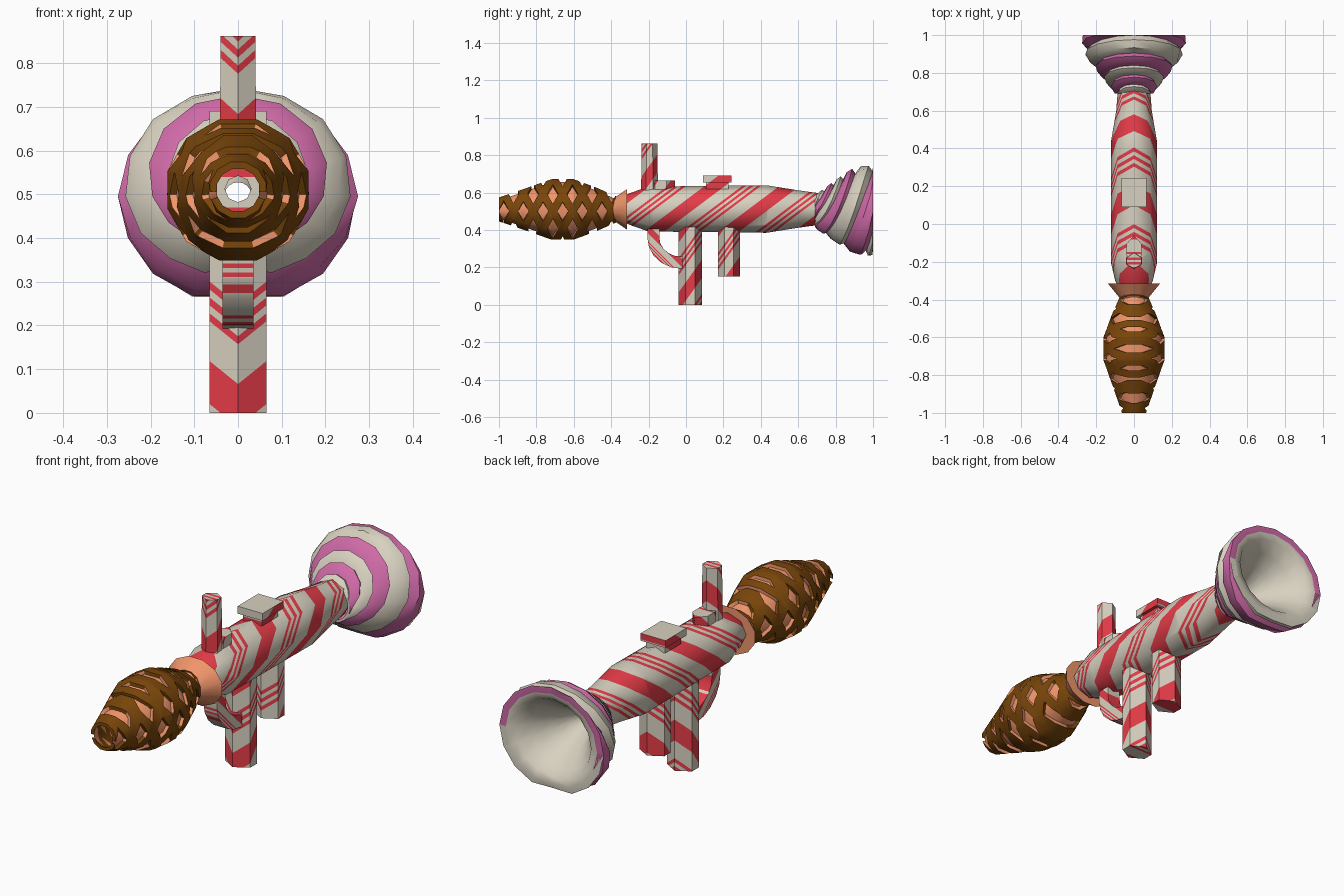
import bpy, bmesh, math

if "Cube" in bpy.data.objects:
    bpy.data.objects.remove(bpy.data.objects["Cube"])

def material(name, rgb):
    m = bpy.data.materials.new(name)
    m.diffuse_color = (*rgb, 1)
    m.use_nodes = True
    m.node_tree.nodes["Principled BSDF"].inputs["Base Color"].default_value = m.diffuse_color
    return m

CREAM = material("cream", (.69, .64, .53))
RED = material("candy_red", (.79, .045, .065))
PINK = material("pink", (.63, .145, .39))
ORANGE = material("wafer_orange", (.87, .30, .145))
BROWN = material("wafer_brown", (.19, .06, .003))

def finish(name, bm, mats, angle):
    bmesh.ops.remove_doubles(bm, verts=bm.verts, dist=1e-5)
    bmesh.ops.recalc_face_normals(bm, faces=bm.faces)
    me = bpy.data.meshes.new(name)
    bm.to_mesh(me)
    bm.free()
    ob = bpy.data.objects.new(name, me)
    bpy.context.collection.objects.link(ob)
    for m in mats:
        me.materials.append(m)
    bpy.ops.object.select_all(action='DESELECT')
    ob.select_set(True)
    bpy.context.view_layer.objects.active = ob
    bpy.ops.object.shade_smooth_by_angle(angle=math.radians(angle))
    return ob

def skin(bm, rings, colours=None):
    """Bridge a list of equal-length point rings."""
    vs = [[bm.verts.new(p) for p in r] for r in rings]
    n = len(rings[0])
    for k in range(len(vs) - 1):
        for i in range(n):
            j = (i + 1) % n
            f = bm.faces.new((vs[k][i], vs[k][j], vs[k + 1][j], vs[k + 1][i]))
            f.material_index = colours[k] if colours else 0
    return vs

def ring(y, rx, rz, n, zc=.512, turn=0.0):
    return [(rx * math.cos(a), y, zc + rz * math.sin(a))
            for a in (2 * math.pi * (i + turn) / n for i in range(n))]

def cut(bm, c, slope):
    bmesh.ops.bisect_plane(bm, geom=bm.verts[:] + bm.edges[:] + bm.faces[:], dist=1e-5,
                           plane_co=(0, c, .5), plane_no=(0, 1, -1 / slope))

def level(f, slope):
    p = f.calc_center_median()
    return p.y - (p.z - .5) / slope

def candy(bm, slope, period, start, lo=-.8, hi=.8):
    """Diagonal stripes: one bold band and three thin lines per period."""
    pattern = [(0, .27), (.50, .55), (.60, .65), (.70, .75)]
    k0, k1 = math.floor((lo - start) / period), math.ceil((hi - start) / period)
    bands = [(start + (k + a) * period, start + (k + b) * period)
             for k in range(k0, k1) for a, b in pattern]
    for a, b in bands:
        cut(bm, a, slope)
        cut(bm, b, slope)
    for f in bm.faces:
        v = level(f, slope)
        f.material_index = int(any(a < v < b for a, b in bands))

def prism(name, y0, y1, z0, z1, w, slope=1.4, period=.26, start=0.0, top=1.0):
    """Upright six-sided bar with its edges on the centre line."""
    ym, h = (y0 + y1) / 2, (y1 - y0) / 2
    hexa = [(0, -h), (w, -h * .4), (w, h * .4), (0, h), (-w, h * .4), (-w, -h * .4)]
    bm = bmesh.new()
    vs = skin(bm, [[(x * s, ym + y * s, z) for x, y in hexa] for z, s in ((z0, 1), (z1, top))])
    for v in vs:
        bm.faces.new(v)
    candy(bm, slope, period, start)
    return finish(name, bm, (CREAM, RED), 30)

# Main tube
body = [(-.32, .03, .03), (-.32, .09, .075), (-.30, .10, .085), (-.20, .123, .12), (.43, .123, .127),
        (.60, .094, .10), (.71, .086, .085)]
bm = bmesh.new()
skin(bm, [ring(*s, 8) for s in body])
candy(bm, .75, .40, .32)
finish("main_tube", bm, (CREAM, RED), 50)

# Wafer warhead with raised crossing ribs
bm = bmesh.new()
warhead = [(-1, .05), (-.87, .096), (-.72, .151), (-.60, .151), (-.48, .105), (-.36, .05)]
skin(bm, [ring(y, r, r, 12, .51, .5) for y, r in warhead])
P, W, S = .105, .046, 1.6
for s in (S, -S):
    for k in range(-12, -1):
        cut(bm, k * P, s)
        cut(bm, k * P + W, s)
for f in bm.faces:
    f.material_index = int(any(level(f, s) % P < W for s in (S, -S)))
ribs = [f for f in bm.faces if f.material_index]
out = bmesh.ops.extrude_face_region(bm, geom=ribs)["geom"]
for v in (g for g in out if isinstance(g, bmesh.types.BMVert)):
    r = math.hypot(v.co.x, v.co.z - .51)
    v.co.x *= 1 + .016 / r
    v.co.z = .51 + (v.co.z - .51) * (1 + .016 / r)
finish("wafer_warhead", bm, (ORANGE, BROWN), 35)

# Wafer collar between warhead and tube
bm = bmesh.new()
skin(bm, [ring(y, rx, rz, 12, .51, .5) for y, rx, rz in
          ((-.41, .06, .05), (-.39, .08, .06), (-.315, .143, .112), (-.315, .05, .05))])
finish("wafer_collar", bm, (ORANGE,), 35)

# Swirled exhaust horn: slanted bulging bands, clipped flat at both ends
envelope = [(.68, .088), (.78, .165), (.88, .24), (.95, .262), (1.0, .258)]

def env(y):
    for (a, ra), (b, rb) in zip(envelope, envelope[1:]):
        if y <= b:
            return ra + (rb - ra) * (y - a) / (b - a)

def horn_ring(t, bulge):
    pts = []
    for i in range(16):
        a = math.tau * i / 16
        y = min(max(t + .08 * math.sin(a), .69), 1)
        r = env(y) * bulge * (.93 if i == 12 else 1)
        pts.append((r * math.cos(a), y, .495 + .91 * r * math.sin(a)))
    return pts

edges = [.61, .66, .71, .76, .825, .92, 1.04, 1.08]
rings, cols = [horn_ring(edges[0], .95)], []
for k, (a, b) in enumerate(zip(edges, edges[1:])):
    rings += [horn_ring(a + (b - a) * .3, 1.05), horn_ring(a + (b - a) * .75, 1.05), horn_ring(b, .92)]
    cols += [k % 2] * 3
for y, r in ((.99, .20), (.93, .155), (.86, .105), (.78, .06), (.71, .03)):
    rings.append(ring(y, r, r * .91, 16, .50))
    cols.append(0)
bm = bmesh.new()
skin(bm, rings, cols)
finish("exhaust_horn", bm, (CREAM, PINK), 45)

# Grips and front sight post
prism("rear_grip", -.04, .085, 0, .43, .065, start=.27)
prism("front_grip", .17, .29, .15, .43, .065, start=.20)
prism("sight_post", -.24, -.15, .60, .862, .042, start=-.37, top=.94)
prism("sight_base", -.21, -.06, .58, .665, .04, start=-.20)

# Top sight block: narrow foot and wider cap
bm = bmesh.new()
block = [(.62, .05, .06), (.655, .05, .06), (.655, .065, .077), (.69, .065, .077)]
vs = skin(bm, [[(sx * w, .167 + sy * d, z) for sx, sy in ((-1, -1), (1, -1), (1, 1), (-1, 1))]
               for z, w, d in block])
bm.faces.new(vs[0])
candy(bm, .75, .40, .32)
for f in bm.faces:
    if f.calc_center_median().z > .689:
        f.material_index = 0
cap = bm.faces.new(vs[-1]) if all(v.is_valid for v in vs[-1]) and not any(
    f.calc_center_median().z > .689 for f in bm.faces) else None
finish("sight_block", bm, (CREAM, RED), 30)

# Trigger guard: square bar swept along a quarter bend
bm = bmesh.new()
path = [(-.175, .42, 0)] + [(-.025 - .15 * math.cos(a), .36 - .135 * math.sin(a), a)
                           for a in (math.radians(d) for d in range(0, 91, 18))] + [(.0, .225, math.pi / 2)]
rings = []
for y, z, a in path:
    dy, dz = .032 * math.cos(a), .032 * math.sin(a)
    rings.append([(-.035, y - dy, z - dz), (.035, y - dy, z - dz), (.035, y + dy, z + dz), (-.035, y + dy, z + dz)])
skin(bm, rings)
candy(bm, -1.0, .17, .02)
finish("trigger_guard", bm, (CREAM, RED), 30)
